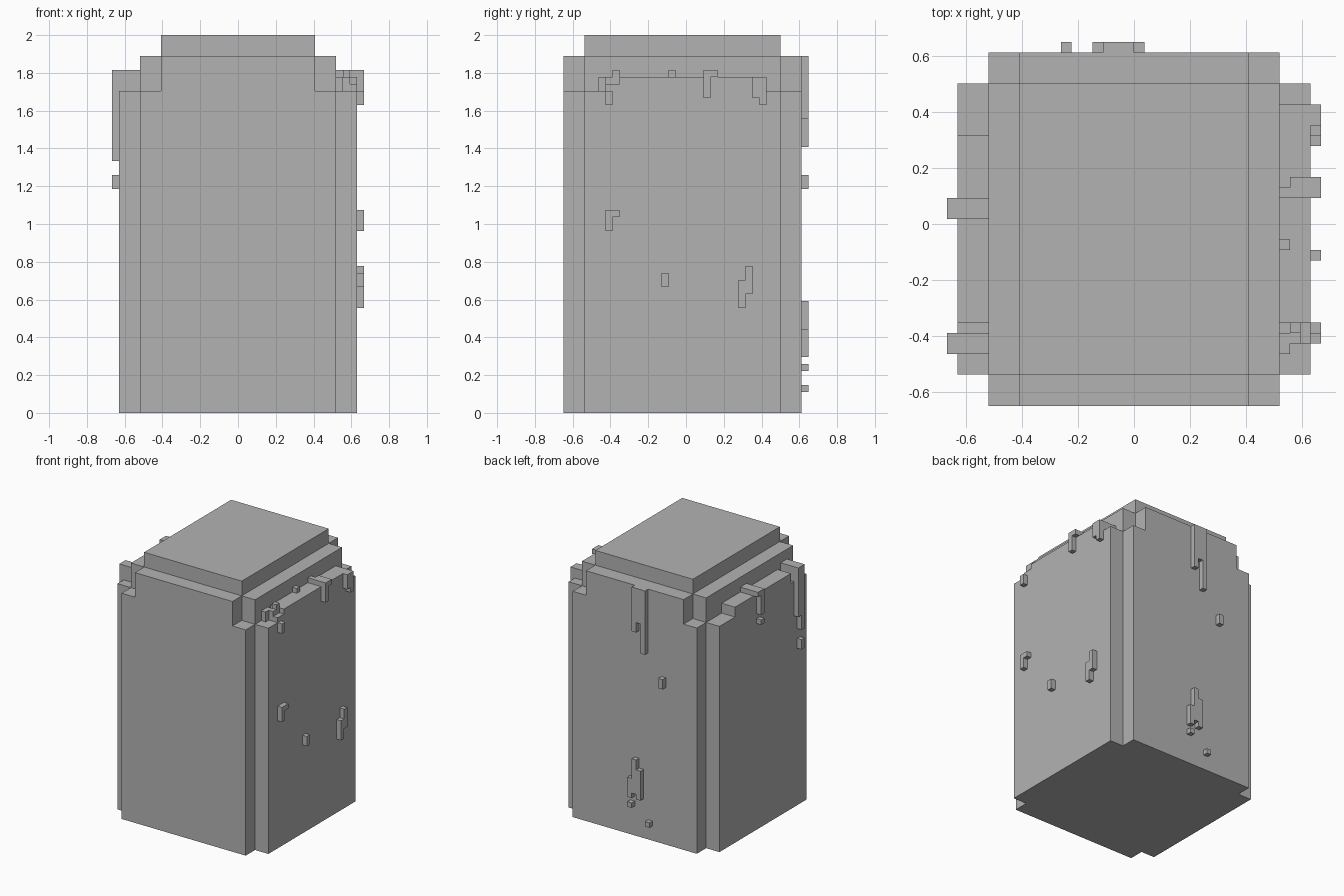
import bpy, bmesh
from mathutils import Vector
from itertools import product

cube = bpy.data.objects.get("Cube")
if cube:
    bpy.data.objects.remove(cube, do_unlink=True)

U = 2 / 54                       # one block
ORIGIN = Vector((0, -17.5, 0))   # y counts from the front face

grey = bpy.data.materials.new("stone_grey")
grey.use_nodes = True
grey.diffuse_color = (0.45, 0.45, 0.45, 1)
grey.node_tree.nodes["Principled BSDF"].inputs["Base Color"].default_value = grey.diffuse_color


def block_part(name, boxes):
    """Merge boxes (x0, x1, y0, y1, z0, z1) into one outer shell."""
    cells = set()
    for x0, x1, y0, y1, z0, z1 in boxes:
        cells.update(product(range(x0, x1), range(y0, y1), range(z0, z1)))
    bm = bmesh.new()
    verts = {}

    def corner(p):
        if p not in verts:
            verts[p] = bm.verts.new((Vector(p) + ORIGIN) * U)
        return verts[p]

    for c in cells:
        for axis, side in product(range(3), (0, 1)):
            near = list(c)
            near[axis] += 2 * side - 1
            if tuple(near) in cells:
                continue
            a, b = (axis + 1) % 3, (axis + 2) % 3
            loop = []
            for da, db in ((0, 0), (1, 0), (1, 1), (0, 1)):
                p = list(c)
                p[axis] += side
                p[a] += da
                p[b] += db
                loop.append(corner(tuple(p)))
            bm.faces.new(loop if side else loop[::-1])
    bmesh.ops.dissolve_limit(bm, angle_limit=0.01, verts=bm.verts[:], edges=bm.edges[:])
    mesh = bpy.data.meshes.new(name)
    bm.to_mesh(mesh)
    bm.free()
    mesh.materials.append(grey)
    obj = bpy.data.objects.new(name, mesh)
    bpy.context.collection.objects.link(obj)


# Stepped body: core, top slab, front and back panels, raised side panels
body = [(-14, 14, 3, 31, 0, 51), (-11, 11, 3, 31, 51, 54)]
for y in (0, 31):
    body += [(-14, 14, y, y + 3, 0, 46), (-11, 11, y, y + 3, 46, 51)]
for x, back in ((-17, 26), (14, 29)):
    body += [(x, x + 3, 3, 31, 0, 46), (x, x + 3, 8, back, 46, 48)]
block_part("body", body)

# Left side drips (+x)
block_part("left_rear_drip", [(17, 18, 27, 29, 45, 48), (17, 18, 28, 29, 44, 45)])
block_part("left_middle_drip", [(14, 18, 20, 21, 48, 49), (15, 18, 21, 22, 48, 49),
                                (17, 18, 20, 21, 45, 48)])
block_part("left_rim_block", [(14, 15, 15, 16, 48, 49)])
block_part("left_front_rubble", [(14, 15, 5, 7, 46, 48), (15, 16, 6, 7, 46, 48),
                                 (15, 16, 7, 8, 46, 49), (16, 17, 6, 8, 46, 47)])
block_part("left_wall_drips", [(17, 18, 6, 7, 44, 46),
                               (17, 18, 6, 7, 26, 29), (17, 18, 7, 8, 28, 29),
                               (17, 18, 14, 15, 18, 20),
                               (17, 18, 25, 26, 15, 19), (17, 18, 26, 27, 17, 21)])

# Right side drips (-x)
block_part("right_front_drip", [(-18, -14, 5, 7, 46, 49), (-18, -17, 5, 6, 36, 46),
                                (-18, -17, 6, 7, 39, 46), (-18, -17, 5, 6, 32, 34)])
block_part("right_middle_drip", [(-18, -14, 18, 20, 48, 49), (-18, -17, 18, 19, 44, 48),
                                 (-18, -17, 18, 19, 42, 43)])

# Back drips
block_part("back_upper_drip", [(-1, 0, 34, 35, 42, 51), (-2, -1, 34, 35, 44, 51),
                               (-3, -2, 34, 35, 38, 51)])
block_part("back_lower_drip", [(0, 1, 34, 35, 8, 12), (-1, 0, 34, 35, 9, 16),
                               (-2, -1, 34, 35, 8, 14)])
block_part("back_droplets", [(-7, -6, 34, 35, 32, 34), (0, 1, 34, 35, 6, 7),
                             (-4, -3, 34, 35, 3, 4)])
